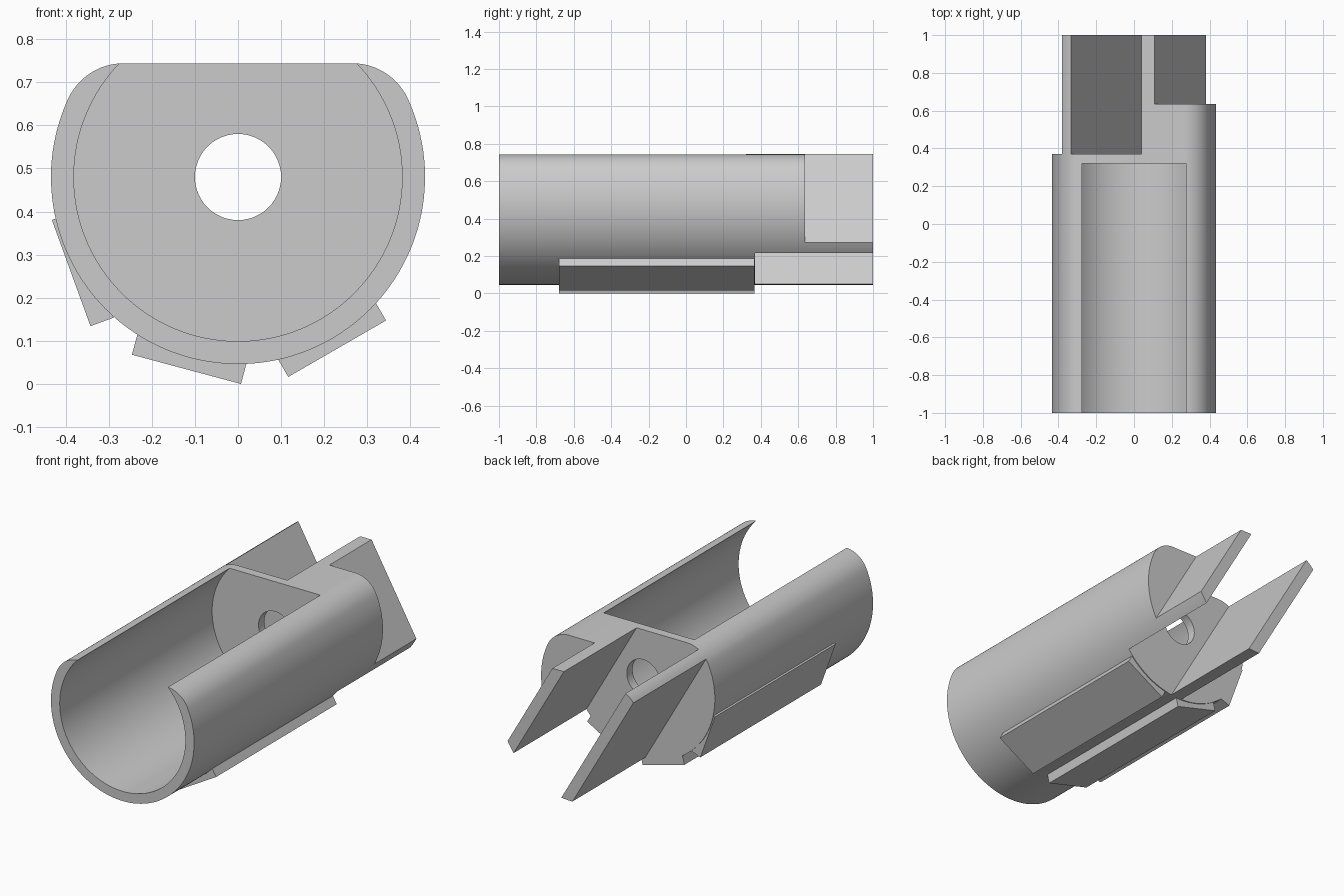
import bpy, bmesh
from math import sin, cos, pi, radians, atan2
from mathutils import Matrix, Vector

cube = bpy.data.objects.get("Cube")
if cube:
    bpy.data.objects.remove(cube)

AXIS = 0.48                      # height of the tube axis
OUTER, INNER = 0.434, 0.381      # tube radii
FLAT = 0.264                     # flat top, above the axis
CORNER, CORNER_X = 0.1426, 0.265 # rounded shoulder radius and its centre
TILT = 30                        # direction of the slot normal, degrees

grey = bpy.data.materials.new("plain grey")
grey.use_nodes = True
grey.diffuse_color = (0.6, 0.6, 0.6, 1)
grey.node_tree.nodes["Principled BSDF"].inputs["Base Color"].default_value = (0.6, 0.6, 0.6, 1)


def finish(name, bm):
    bmesh.ops.recalc_face_normals(bm, faces=bm.faces)
    mesh = bpy.data.meshes.new(name)
    bm.to_mesh(mesh)
    bm.free()
    mesh.materials.append(grey)
    ob = bpy.data.objects.new(name, mesh)
    bpy.context.collection.objects.link(ob)
    return ob


def cylinder(name, radius, y0, y1, sides):
    """Cylinder along y on the tube axis."""
    bm = bmesh.new()
    place = Matrix.Translation((0, (y0 + y1) / 2, AXIS)) @ Matrix.Rotation(pi / 2, 4, 'X')
    bmesh.ops.create_cone(bm, cap_ends=True, segments=sides, radius1=radius,
                          radius2=radius, depth=y1 - y0, matrix=place)
    return finish(name, bm)


def slab(name, angle, d0, d1, t0, t1, y0, y1):
    """Box turned about the tube axis: d along the angle, t across it."""
    bm = bmesh.new()
    low, high = Vector((d0, y0, t0)), Vector((d1, y1, t1))
    place = (Matrix.Translation((0, 0, AXIS)) @ Matrix.Rotation(-radians(angle), 4, 'Y')
             @ Matrix.Translation((low + high) / 2) @ Matrix.Diagonal((*(high - low), 1)))
    bmesh.ops.create_cube(bm, size=1, matrix=place)
    return finish(name, bm)


def arc(cx, cz, radius, start, end, steps):
    angles = [start + (end - start) * i / steps for i in range(steps + 1)]
    return [(cx + radius * cos(a), cz + radius * sin(a)) for a in angles]


def select(ob):
    bpy.ops.object.select_all(action='DESELECT')
    ob.select_set(True)
    bpy.context.view_layer.objects.active = ob


# Body: round section with a flat top and rounded shoulders
rise = FLAT - CORNER
join = atan2(rise, CORNER_X)
outline = arc(CORNER_X, rise, CORNER, pi / 2, join, 12)
outline += arc(0, 0, OUTER, join, -pi - join, 96)[1:-1]
outline += arc(-CORNER_X, rise, CORNER, pi - join, pi / 2, 12)
bm = bmesh.new()
face = bm.faces.new([bm.verts.new((x, -1, AXIS + z)) for x, z in outline])
grown = bmesh.ops.extrude_face_region(bm, geom=[face], use_keep_orig=True)
bmesh.ops.translate(bm, vec=(0, 2, 0),
                    verts=[v for v in grown["geom"] if isinstance(v, bmesh.types.BMVert)])
body = finish("tube_body", bm)

# Cuts: open trough, bulkhead hole, tilted slot and the relief beside each prong
cutters = [
    cylinder("trough_cutter", INNER, -1.1, 0.32, 128),
    cylinder("hole_cutter", 0.1, 0.2, 0.5, 48),
    slab("slot_cutter", TILT, -0.167, 0.167, -1, 1, 0.37, 1.1),
    slab("left_relief_cutter", TILT, 0.227, 1, -1, 1, 0.635, 1.1),
    slab("right_relief_cutter", TILT, -1, -0.227, -1, 1, 0.37, 1.1),
]
select(body)
for cutter in cutters:
    cutter.hide_render = True
    mod = body.modifiers.new(cutter.name, 'BOOLEAN')
    mod.operation = 'DIFFERENCE'
    mod.solver = 'EXACT'
    mod.object = cutter
    bpy.ops.object.modifier_apply(modifier=mod.name)
for cutter in cutters:
    bpy.data.objects.remove(cutter)
bpy.ops.object.shade_smooth_by_angle(angle=radians(25))

# Flat pads along the underside: angle, inner and outer distance, sideways shift
pads = {
    "left_pad": (-60, 0.41, 0.46, 0),
    "bottom_pad": (-105, 0.41, 0.462, 0),
    "right_pad": (-160, 0.383, 0.44, 0.077),
}
for name, (angle, inner, outer, shift) in pads.items():
    slab(name, angle, inner, outer, shift - 0.131, shift + 0.131, -0.68, 0.365)
